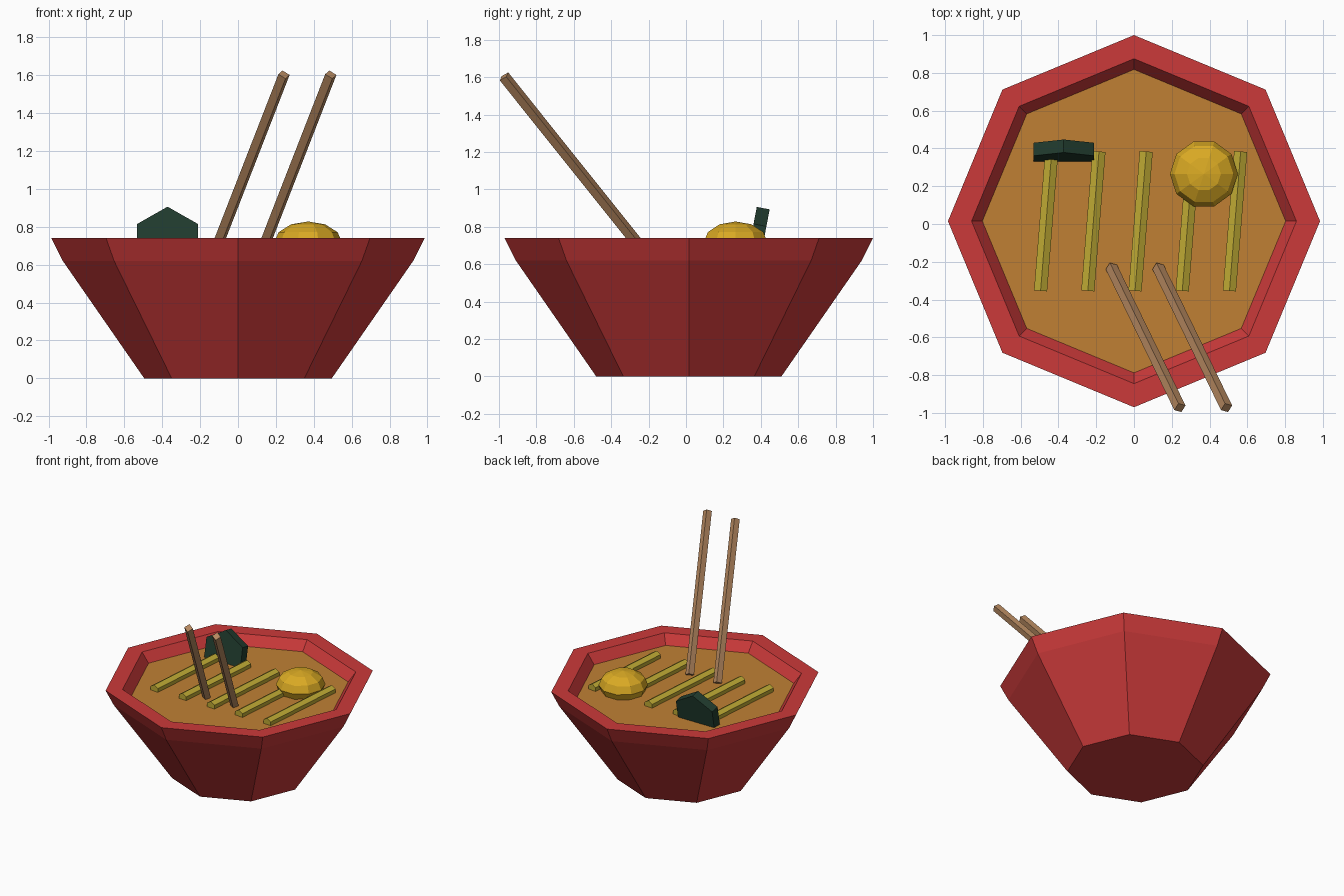
import bpy, bmesh, math
from mathutils import Matrix, Vector

old = bpy.data.objects.get("Cube")
if old:
    bpy.data.objects.remove(old, do_unlink=True)


def material(name, rgb):
    m = bpy.data.materials.new(name)
    m.use_nodes = True
    m.diffuse_color = (*rgb, 1)
    m.node_tree.nodes["Principled BSDF"].inputs["Base Color"].default_value = (*rgb, 1)
    return m


RED = material("bowl red", (0.60, 0.042, 0.042))
BROTH = material("broth orange", (0.53, 0.216, 0.034))
YOLK = material("egg yellow", (0.70, 0.40, 0.017))
NOODLE = material("noodle yellow", (0.53, 0.41, 0.035))
WOOD = material("light wood", (0.46, 0.245, 0.115))
GREEN = material("seaweed green", (0.015, 0.045, 0.028))

CENTRE_Y = 0.015
SOUP_Z = 0.665


def finish(name, bm, mat, matrix=Matrix()):
    bmesh.ops.recalc_face_normals(bm, faces=bm.faces)
    mesh = bpy.data.meshes.new(name)
    bm.to_mesh(mesh)
    bm.free()
    mesh.materials.append(mat)
    ob = bpy.data.objects.new(name, mesh)
    ob.matrix_world = matrix
    bpy.context.collection.objects.link(ob)
    return ob


def lathe(name, profile, sides, mat, matrix):
    """Closed solid from (radius, z) rings, capped at both ends."""
    bm = bmesh.new()
    rings = []
    for r, z in profile:
        angles = [math.tau * i / sides for i in range(sides)]
        rings.append([bm.verts.new((r * math.cos(a), r * math.sin(a), z)) for a in angles])
    for low, high in zip(rings, rings[1:]):
        for i in range(sides):
            j = (i + 1) % sides
            bm.faces.new((low[i], low[j], high[j], high[i]))
    bm.faces.new(rings[0])
    bm.faces.new(rings[-1])
    return finish(name, bm, mat, matrix)


def prism(name, radius, length, sides, mat, matrix):
    half = length / 2
    return lathe(name, [(radius, -half), (radius, half)], sides, mat, matrix)


# Octagonal bowl with a thick rim and sloping inner wall
middle = Matrix.Translation((0, CENTRE_Y, 0))
lathe("bowl", [(0.495, 0), (0.925, 0.62), (0.985, 0.74), (0.86, 0.74),
               (0.80, SOUP_Z - 0.005)], 8, RED, middle)

# Broth surface
lathe("broth", [(0.80, SOUP_Z - 0.004), (0.803, SOUP_Z)], 8, BROTH, middle)

# Row of slightly slanted noodles lying in the broth, one edge up
for i in range(5):
    place = (Matrix.Translation((-0.465 + 0.25 * i, CENTRE_Y, SOUP_Z + 0.01))
             @ Matrix.Rotation(-0.08, 4, 'Z') @ Matrix.Rotation(math.pi / 2, 4, 'X')
             @ Matrix.Rotation(math.pi / 2, 4, 'Z'))
    prism(f"noodle_{i + 1}", 0.04, 0.74, 6, NOODLE, place)

# Flattened faceted egg
bm = bmesh.new()
bmesh.ops.create_uvsphere(bm, u_segments=10, v_segments=6, radius=0.18)
finish("egg", bm, YOLK, Matrix.Translation((0.37, 0.265, 0.715))
       @ Matrix.Rotation(math.pi / 2, 4, 'Z') @ Matrix.Diagonal((1, 1, 0.63, 1)))

# Hexagonal seaweed sheet, half sunk and leaning back
lean = (Matrix.Translation((-0.372, 0.378, 0.718)) @ Matrix.Rotation(-0.19, 4, 'X')
        @ Matrix.Rotation(math.pi / 2, 4, 'X') @ Matrix.Rotation(math.pi / 2, 4, 'Z'))
prism("seaweed", 0.185, 0.07, 6, GREEN, lean)

# Pair of square chopsticks leaning over the front rim
foot, tip = Vector((-0.12, -0.228, 0.672)), Vector((0.243, -0.973, 1.604))
axis = (tip - foot).normalized()
side = Vector((axis.z, 0, -axis.x)).normalized()
basis = Matrix((side, axis.cross(side), axis)).transposed().to_4x4()
roll = Matrix.Rotation(math.radians(-17 + 45), 4, 'Z')
for name, shift in (("chopstick_right", 0), ("chopstick_left", 0.247)):
    place = Matrix.Translation((foot + tip) / 2 + Vector((shift, 0, 0))) @ basis @ roll
    prism(name, 0.032, (tip - foot).length, 4, WOOD, place)
